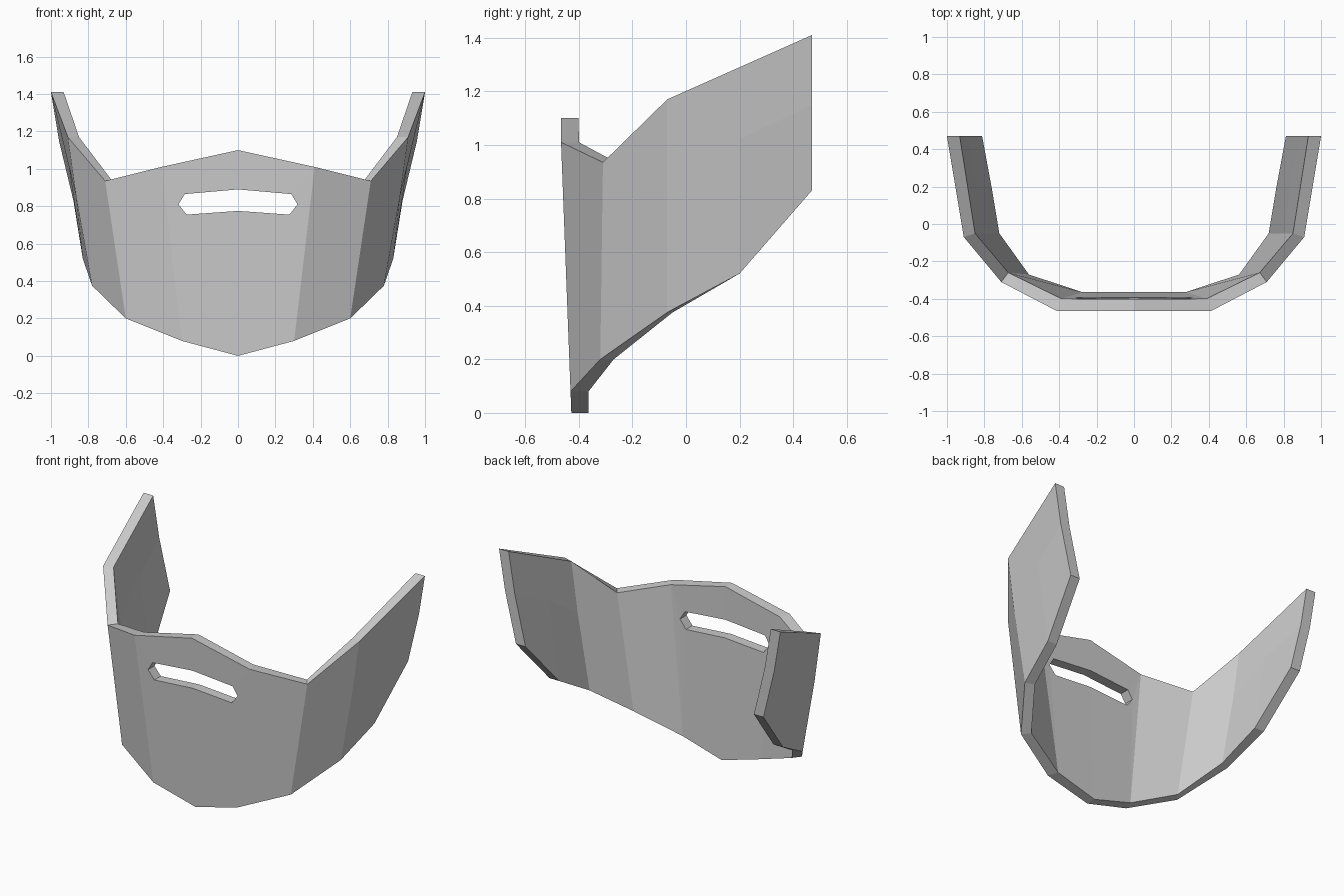
import bpy, bmesh
from mathutils import Vector

cube = bpy.data.objects.get("Cube")
if cube:
    bpy.data.objects.remove(cube)

grey = bpy.data.materials.new("plain grey")
grey.use_nodes = True
colour = (0.6, 0.6, 0.6, 1)
grey.diffuse_color = colour
grey.node_tree.nodes["Principled BSDF"].inputs["Base Color"].default_value = colour


def front(x, z):
    """Point on the slightly tilted front panel."""
    return (x, -0.428 - 0.038 * min(z, 1.01), z)


# Left half of the outer skin: point and inward shift (x, y)
back, corner, cheek, side, rear = (0, .065), (-.022, .067), (-.038, .05), (-.06, .02), (-.068, 0)
points = {
    "top_mid": (front(0, 1.1), back),
    "top_front": (front(.41, 1.01), corner),
    "top_cheek": ((.71, -.31, .935), cheek),
    "top_side": ((.91, -.07, 1.17), side),
    "top_rear": ((1, .47, 1.41), rear),
    "mid_side": ((.865, -.07, .85), side),
    "mid_inner": ((.905, .2, 1.02), rear),
    "mid_rear": ((.957, .47, 1.15), rear),
    "low_rear": ((.88, .47, .83), rear),
    "low_ear": ((.83, .2, .52), rear),
    "low_side": ((.78, -.07, .375), side),
    "low_cheek": ((.6, -.32, .2), cheek),
    "low_front": (front(.3, .08), corner),
    "low_mid": (front(0, 0), back),
    # Mouth slot
    "slot_top": (front(0, .89), back),
    "slot_upper": (front(.285, .865), back),
    "slot_tip": (front(.318, .81), back),
    "slot_lower": (front(.275, .755), back),
    "slot_low": (front(0, .775), back),
}
panels = [
    "top_mid slot_top slot_upper top_front",
    "top_front slot_upper slot_tip",
    "top_front slot_tip low_front",
    "slot_tip slot_lower low_front",
    "slot_lower slot_low low_mid low_front",
    "top_front low_front low_cheek top_cheek",
    "top_cheek low_cheek low_side mid_side top_side",
    "top_side mid_side mid_inner mid_rear top_rear",
    "mid_side low_side low_ear mid_inner",
    "mid_inner low_ear low_rear mid_rear",
]

bm = bmesh.new()
outer, inner = {}, {}
for name, (p, shift) in points.items():
    outer[name] = bm.verts.new(p)
    inner[name] = bm.verts.new(Vector(p) + Vector((*shift, 0)))
pair = {outer[n]: inner[n] for n in points}

# Outer and inner skins
skin = []
for panel in panels:
    names = panel.split()
    skin.append(bm.faces.new([outer[n] for n in names]))
    bm.faces.new([inner[n] for n in reversed(names)])

# Rim and slot walls along open edges, except at the centre line
rim = [e for f in skin for e in f.edges if e.is_boundary]
for e in rim:
    a, b = e.verts
    if a.co.x > 0.001 or b.co.x > 0.001:
        bm.faces.new([a, b, pair[b], pair[a]])

# Mirror to the right half
bmesh.ops.mirror(bm, geom=bm.verts[:] + bm.edges[:] + bm.faces[:], axis='X', merge_dist=0.001)
bmesh.ops.remove_doubles(bm, verts=bm.verts[:], dist=0.0005)
bmesh.ops.recalc_face_normals(bm, faces=bm.faces[:])

mesh = bpy.data.meshes.new("face_guard")
bm.to_mesh(mesh)
bm.free()
mesh.materials.append(grey)
guard = bpy.data.objects.new("face_guard", mesh)
bpy.context.collection.objects.link(guard)
